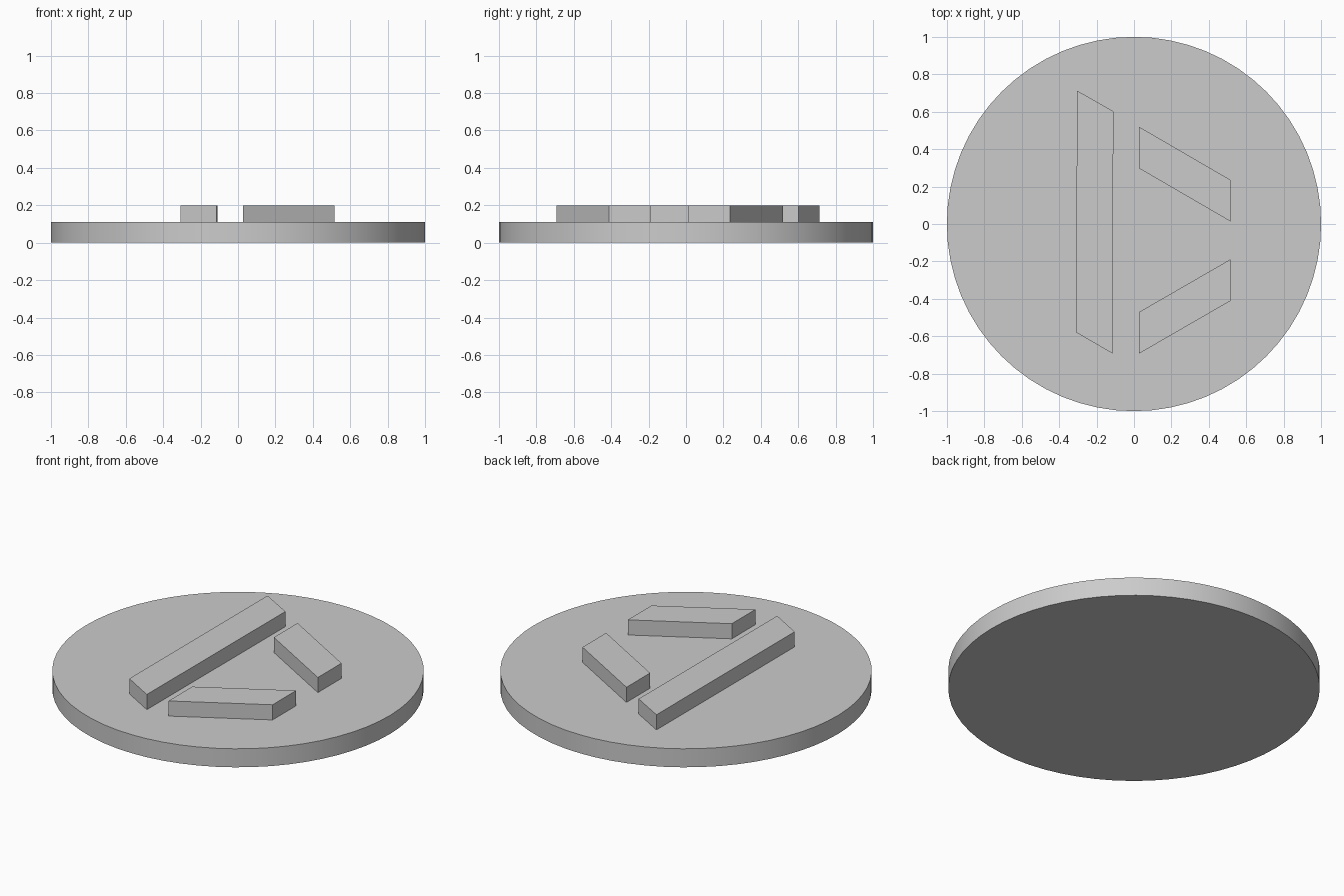
import bpy
import bmesh

cube = bpy.data.objects.get("Cube")
if cube:
    bpy.data.objects.remove(cube, do_unlink=True)

DISC_TOP, BAR_TOP = 0.11, 0.20

# Single plain grey material
grey = bpy.data.materials.new("plain grey")
grey.use_nodes = True
colour = (0.6, 0.6, 0.6, 1)
grey.diffuse_color = colour
grey.node_tree.nodes["Principled BSDF"].inputs["Base Color"].default_value = colour


def raised_bar(name, outline):
    """Extrude a flat outline from the disc face up to the bar height."""
    bm = bmesh.new()
    base = bm.faces.new([bm.verts.new((x, y, DISC_TOP)) for x, y in outline])
    top = bmesh.ops.extrude_face_region(bm, geom=[base], use_keep_orig=True)["geom"]
    verts = [v for v in top if isinstance(v, bmesh.types.BMVert)]
    bmesh.ops.translate(bm, verts=verts, vec=(0, 0, BAR_TOP - DISC_TOP))
    bmesh.ops.recalc_face_normals(bm, faces=bm.faces)
    mesh = bpy.data.meshes.new(name)
    bm.to_mesh(mesh)
    bm.free()
    mesh.materials.append(grey)
    bpy.context.collection.objects.link(bpy.data.objects.new(name, mesh))


# Round base disc
bpy.ops.mesh.primitive_cylinder_add(vertices=64, radius=1, depth=DISC_TOP,
                                    location=(0, 0, DISC_TOP / 2))
disc = bpy.context.object
disc.name = "base_disc"
disc.data.materials.append(grey)
bpy.ops.object.shade_smooth_by_angle()

# Long upright bar with slanted ends
raised_bar("long_bar", [(-0.305, 0.713), (-0.11, 0.602), (-0.115, -0.692), (-0.308, -0.58)])


# Two slanted short bars, converging towards +x
def short_bar(name, inner, outer, width=0.222):
    raised_bar(name, [(0.028, inner), (0.515, outer),
                      (0.515, outer + width), (0.028, inner + width)])


short_bar("back_short_bar", 0.297, 0.014)
short_bar("front_short_bar", -0.692, -0.411)
